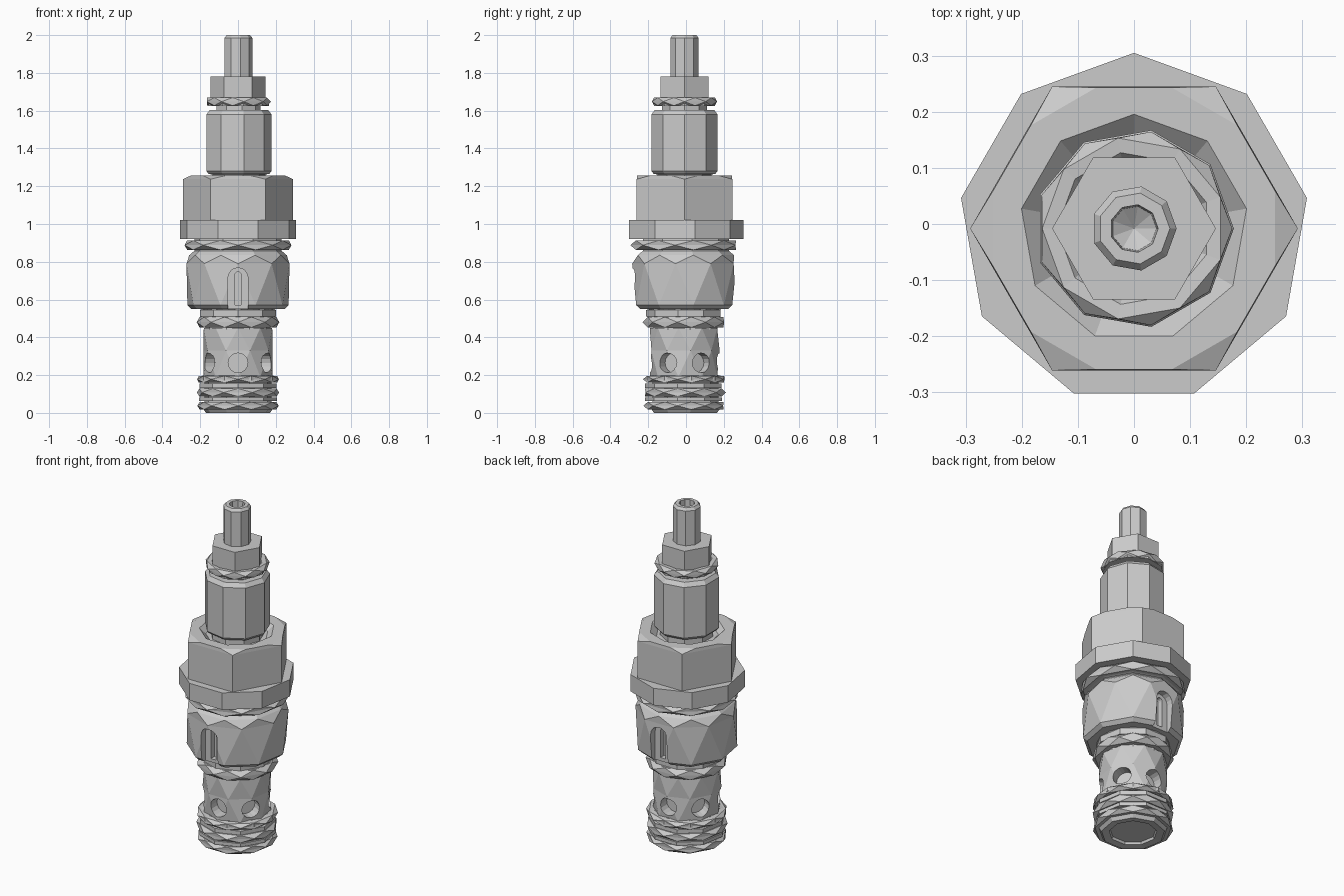
import bpy, bmesh, math
from mathutils import Matrix, Vector

if "Cube" in bpy.data.objects:
    bpy.data.objects.remove(bpy.data.objects["Cube"])

CY = -0.008          # the turning axis sits slightly forward of y = 0
SIDES = 9


def finish(name, bm):
    bmesh.ops.remove_doubles(bm, verts=bm.verts, dist=1e-5)
    bmesh.ops.recalc_face_normals(bm, faces=bm.faces)
    mesh = bpy.data.meshes.new(name)
    bm.to_mesh(mesh)
    bm.free()
    ob = bpy.data.objects.new(name, mesh)
    bpy.context.collection.objects.link(ob)
    return ob


def lathe(name, profile, phase=90, n=SIDES, closed=False):
    """Turned part from (radius, z, twist); twist 1 turns a ring by half a side."""
    bm = bmesh.new()
    rings = []
    for r, z, t in profile:
        ring = []
        for i in range(n):
            a = math.radians(phase) + (i + t / 2) * math.tau / n
            ring.append(bm.verts.new((r * math.cos(a), CY + r * math.sin(a), z)))
        rings.append(ring)
    for k in range(len(rings) if closed else len(rings) - 1):
        m = (k + 1) % len(rings)
        a, b = rings[k], rings[m]
        ta, tb = profile[k][2], profile[m][2]
        for i in range(n):
            j = (i + 1) % n
            if ta == tb:
                bm.faces.new((a[i], a[j], b[j], b[i]))
            elif tb > ta:
                bm.faces.new((a[i], a[j], b[i]))
                bm.faces.new((a[j], b[j], b[i]))
            else:
                bm.faces.new((a[i], b[j], b[i]))
                bm.faces.new((a[i], a[j], b[j]))
    if not closed:
        for k in (0, -1):
            if profile[k][0] > 0:
                bm.faces.new(rings[k])
    return finish(name, bm)


def seal(name, outer, z, h, phase=90):
    """Faceted seal ring with alternating facets."""
    w = h * 0.9
    lathe(name, [(outer, z, 0), (outer - w * .3, z + h * .5, 1), (outer - w, z + h * .45, 1),
                 (outer - w * 1.4, z, 1), (outer - w, z - h * .45, 1),
                 (outer - w * .3, z - h * .5, 1)], phase, closed=True)


def hull(name, rings):
    """Convex solid over (radius, z, sides, phase) rings."""
    bm = bmesh.new()
    for r, z, n, ph in rings:
        for i in range(n):
            a = math.radians(ph) + i * math.tau / n
            bm.verts.new((r * math.cos(a), CY + r * math.sin(a), z))
    bmesh.ops.convex_hull(bm, input=bm.verts)
    bmesh.ops.dissolve_limit(bm, angle_limit=0.01, verts=bm.verts, edges=bm.edges)
    return finish(name, bm)


def cut(ob, cutter):
    mod = ob.modifiers.new("cut", 'BOOLEAN')
    mod.operation = 'DIFFERENCE'
    mod.solver = 'EXACT'
    mod.object = cutter
    bpy.context.view_layer.objects.active = ob
    bpy.ops.object.modifier_apply(modifier=mod.name)
    bpy.data.objects.remove(cutter)


def radial_cutter(angle, outline, r0, r1):
    """Prism pointing outward along angle; outline is (sideways, z) points."""
    a = math.radians(angle)
    out, side = Vector((math.cos(a), math.sin(a), 0)), Vector((-math.sin(a), math.cos(a), 0))
    bm = bmesh.new()
    ends = []
    for r in (r0, r1):
        ends.append([bm.verts.new(out * r + side * s + Vector((0, CY, z))) for s, z in outline])
    n = len(outline)
    for e in ends:
        bm.faces.new(e)
    for i in range(n):
        j = (i + 1) % n
        bm.faces.new((ends[0][i], ends[0][j], ends[1][j], ends[1][i]))
    ob = finish("cutter", bm)
    ob.hide_render = True
    return ob


def arc(r, z, a0, a1, n):
    return [(r * math.cos(math.radians(a0 + (a1 - a0) * i / n)),
             z + r * math.sin(math.radians(a0 + (a1 - a0) * i / n))) for i in range(n + 1)]


# Adjusting screw with socket
lathe("adjusting_screw", [(.076, 1.60, 0), (.076, 1.985, 0), (.064, 2.0, 0),
                          (.043, 2.0, 0), (.04, 1.91, 0), (0, 1.885, 0)], 0)

# Lock nut and its washer seal
hull("lock_nut", [(.146, 1.66, 6, 0), (.146, 1.78, 6, 0)])
seal("lock_nut_seal", .175, 1.648, .042, 0)
lathe("lock_nut_washer", [(.12, 1.59, 0), (.12, 1.625, 0), (.165, 1.625, 0), (.165, 1.64, 0),
                          (.12, 1.665, 0)], 0)

# Upper sleeve
lathe("upper_sleeve", [(.145, 1.22, 0), (.145, 1.262, 0), (.165, 1.265, 0), (.178, 1.28, 0),
                       (.178, 1.58, 0), (.16, 1.603, 0)], 0)

# Hex body with a dished top
hexagon = hull("hex_body", [(.292, 1.015, 6, 0), (.292, 1.237, 6, 0), (.26, 1.256, 12, 15)])
cut(hexagon, hull("cutter", [(.17, 1.225, 9, 90), (.208, 1.26, 9, 90)]))

# Mounting flange
lathe("flange", [(.313, .92, 0), (.313, 1.02, 0)])

# Flange seal and neck
lathe("flange_neck", [(.235, .84, 0), (.235, .925, 0)])
seal("flange_seal", .287, .888, .05, 270)
lathe("flange_backup_ring", [(.24, .862, 0), (.262, .868, 0), (.262, .905, 0), (.24, .91, 0)], 90)

# Main body with front and back slots
body = lathe("main_body", [(.25, .55, 0), (.272, .57, 0), (.277, .79, 1), (.262, .835, 0),
                           (.232, .86, 0)])
slot = arc(.053, .715, 0, 180, 8) + [(-.053, .53), (.053, .53)]
inner = arc(.017, .73, 0, 180, 6) + [(-.017, .57), (.017, .57)]
for ang in (-90, 90):
    cut(body, radial_cutter(ang, slot, .222, .35))
    cut(body, radial_cutter(ang, inner, .19, .35))

# Middle neck, backup ring and seal
lathe("middle_neck", [(.175, .44, 0), (.175, .56, 0)])
lathe("middle_backup_ring", [(.195, .505, 0), (.203, .51, 1), (.203, .545, 1), (.195, .55, 0)])
seal("middle_seal", .222, .48, .055, 270)

# Ported cage with six round holes
cage = lathe("ported_cage", [(.184, .19, 1), (.186, .33, 0), (.184, .45, 1)])
hole = arc(.052, .265, 0, 337.5, 15)
for k in range(6):
    cut(cage, radial_cutter(-90 + 60 * k, hole, .115, .3))

# Nose with lands, seals and shallow recess in the end
lathe("nose", [(0, .018, 0), (.125, .018, 0), (.13, .004, 0), (.172, 0, 0), (.188, .022, 0),
               (.18, .03, 0), (.18, .2, 0)])
lathe("nose_top_land", [(.17, .172, 0), (.212, .172, 0), (.212, .193, 0), (.17, .2, 0)])
seal("nose_top_seal", .22, .178, .036, 270)
lathe("nose_middle_land", [(.17, .132, 0), (.208, .132, 1), (.208, .155, 1), (.17, .155, 0)])
seal("nose_middle_seal", .22, .108, .042)
lathe("nose_lower_land", [(.17, .062, 0), (.21, .062, 1), (.21, .082, 1), (.17, .082, 0)])
seal("nose_lower_seal", .218, .038, .04, 270)
